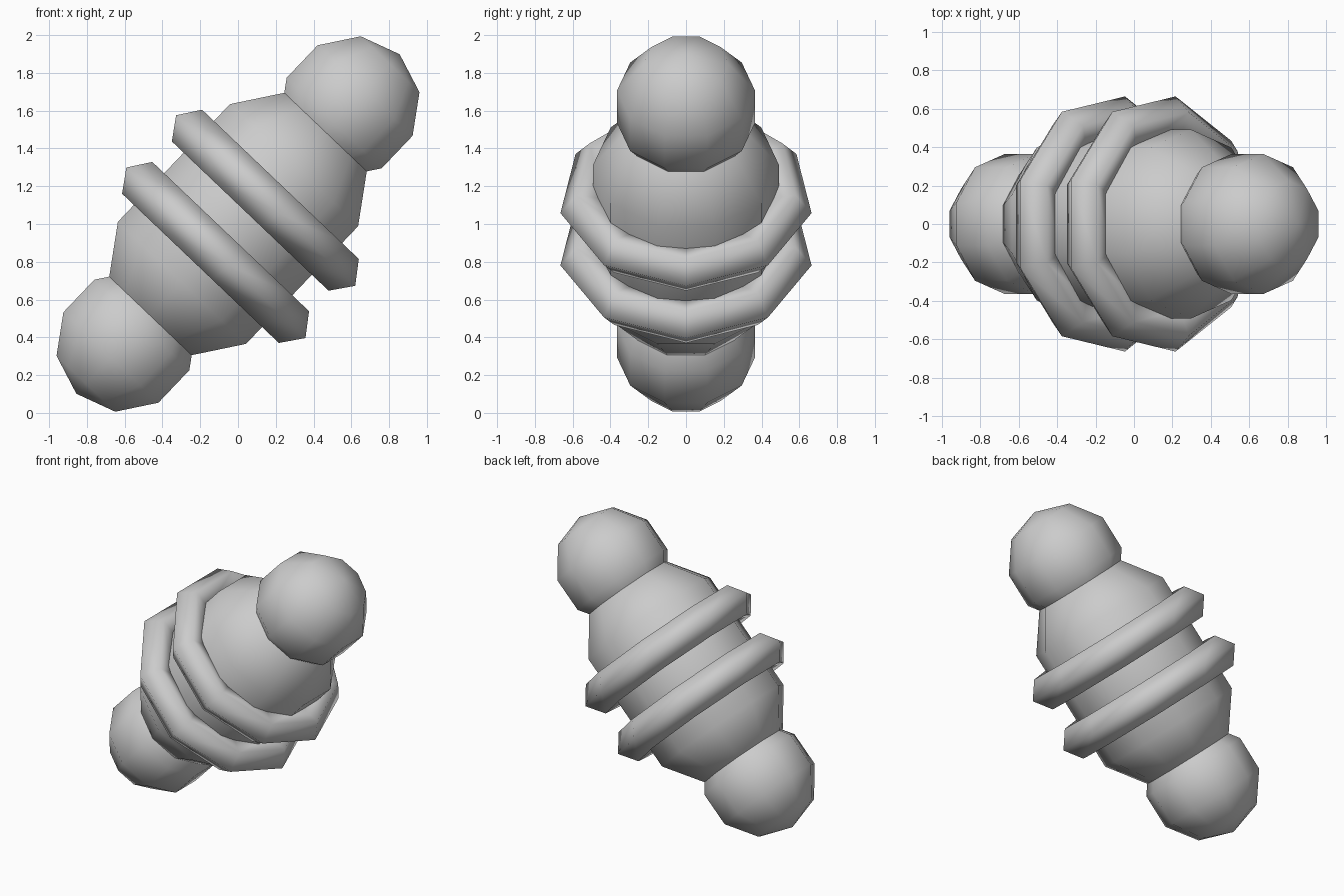
import bpy
import math
from mathutils import Matrix

if "Cube" in bpy.data.objects:
    bpy.data.objects.remove(bpy.data.objects["Cube"])

# Everything is built along z, then leaned over towards +x
LEAN = (Matrix.Translation((0, 0, 1.0))
        @ Matrix.Rotation(math.radians(43.6), 4, 'Y'))


def finish(name, offset):
    obj = bpy.context.object
    obj.name = name
    obj.data.transform(LEAN @ Matrix.Translation((0, 0, offset)))
    bpy.ops.object.shade_smooth()
    return obj


def ball(name, radius, offset, stretch=0.0):
    bpy.ops.mesh.primitive_uv_sphere_add(segments=10, ring_count=5, radius=radius)
    for v in bpy.context.object.data.vertices:
        v.co.z += math.copysign(stretch, v.co.z)
    return finish(name, offset)


# Capsule body: a low-poly ball with its halves pulled apart
ball("body", 0.518, 0.0, stretch=0.27)

for side, label in ((1, "upper"), (-1, "lower")):
    # End knobs
    ball(label + "_knob", 0.384, side * 0.857)
    # Nine-sided bands around the body
    bpy.ops.mesh.primitive_torus_add(major_segments=9, minor_segments=5,
                                     major_radius=0.553, minor_radius=0.122)
    finish(label + "_band", side * 0.191)
